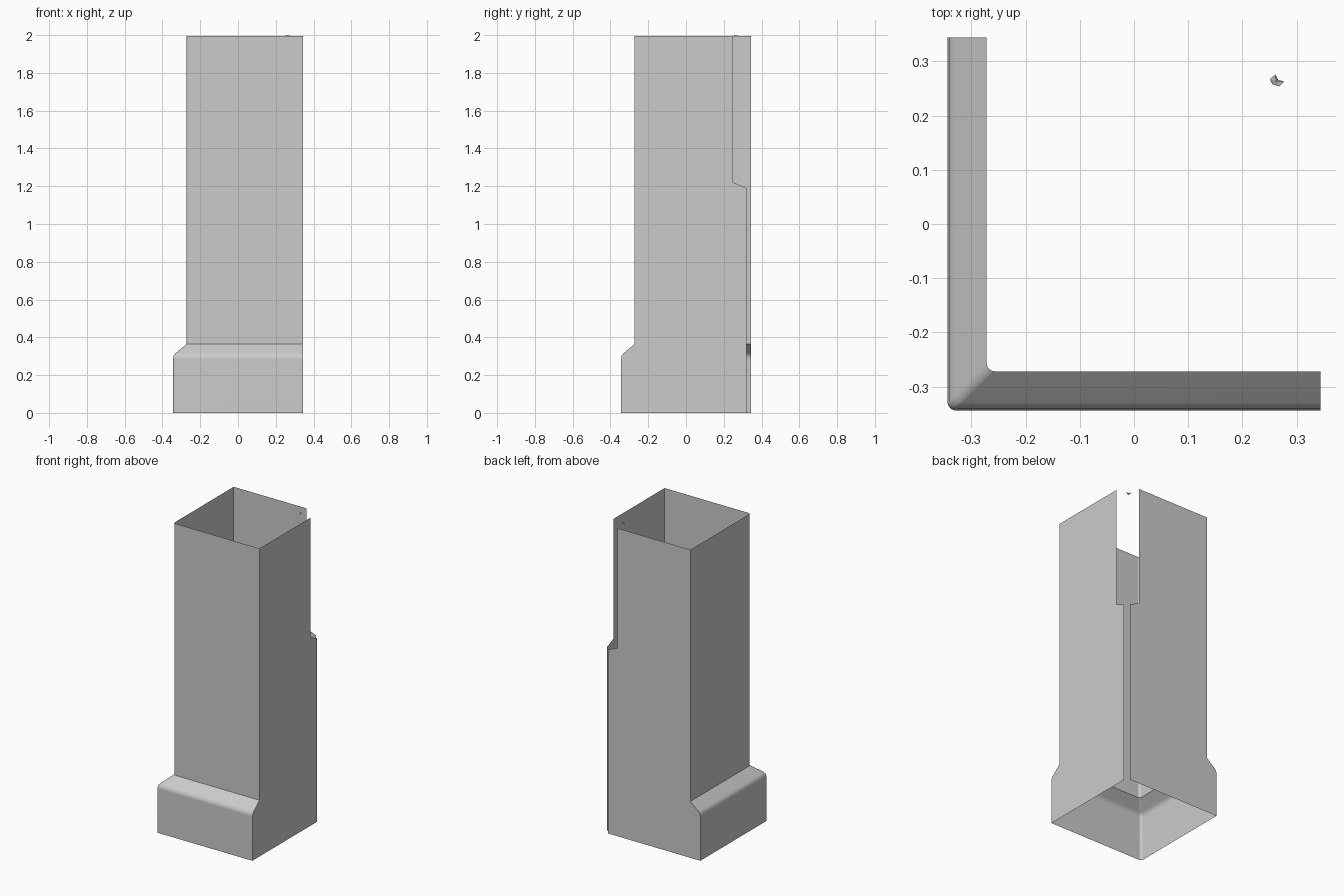
import bpy, math

if "Cube" in bpy.data.objects:
    bpy.data.objects.remove(bpy.data.objects["Cube"])

H = 0.344    # half width of the base
TOP = 1.996  # height of the walls

def make_object(name, verts, faces, smooth_angle=None):
    mesh = bpy.data.meshes.new(name)
    mesh.from_pydata(verts, [], faces)
    mesh.update()
    ob = bpy.data.objects.new(name, mesh)
    bpy.context.collection.objects.link(ob)
    if smooth_angle:
        bpy.ops.object.select_all(action='DESELECT')
        ob.select_set(True)
        bpy.context.view_layer.objects.active = ob
        bpy.ops.object.shade_smooth_by_angle(angle=math.radians(smooth_angle))
        ob.modifiers.new("weighted_normals", 'WEIGHTED_NORMAL').keep_sharp = True
    return ob

# Plan outline at one height: open at the back right corner, rounded at the front left
def outline(o, e, z, r=0.015):
    pts = [(e, H, z), (-o, H, z)]
    for k in range(4):
        a = math.radians(180 + 30 * k)
        pts.append((-o + r + r * math.cos(a), -o + r + r * math.sin(a), z))
    return pts + [(H, -o, z), (H, e, z)]

# Column shell: (front and left offset, open edge position, height)
levels = [
    (H, 0.32, 0), (H, 0.32, 0.285), (0.341, 0.32, 0.302), (0.33, 0.32, 0.316),
    (0.272, 0.32, 0.365), (0.272, 0.32, 1.19), (0.272, 0.25, 1.22), (0.272, 0.25, TOP),
]
verts = [p for lv in levels for p in outline(*lv)]
n = len(outline(*levels[0]))
faces = [(j * n + i, j * n + i + 1, (j + 1) * n + i + 1, (j + 1) * n + i)
         for j in range(len(levels) - 1) for i in range(n - 1)]
make_object("column_shell", verts, faces, 35)

# Small broken fragment left at the top of the open corner
rim = [(0.251, 0.267, 1.996), (0.255, 0.258, 1.992), (0.268, 0.254, 1.996),
       (0.277, 0.263, 2.0), (0.266, 0.266, 1.993), (0.2605, 0.276, 2.0)]
make_object("corner_fragment", rim + [(0.262, 0.263, 1.998)],
            [(i, (i + 1) % 6, 6) for i in range(6)])
